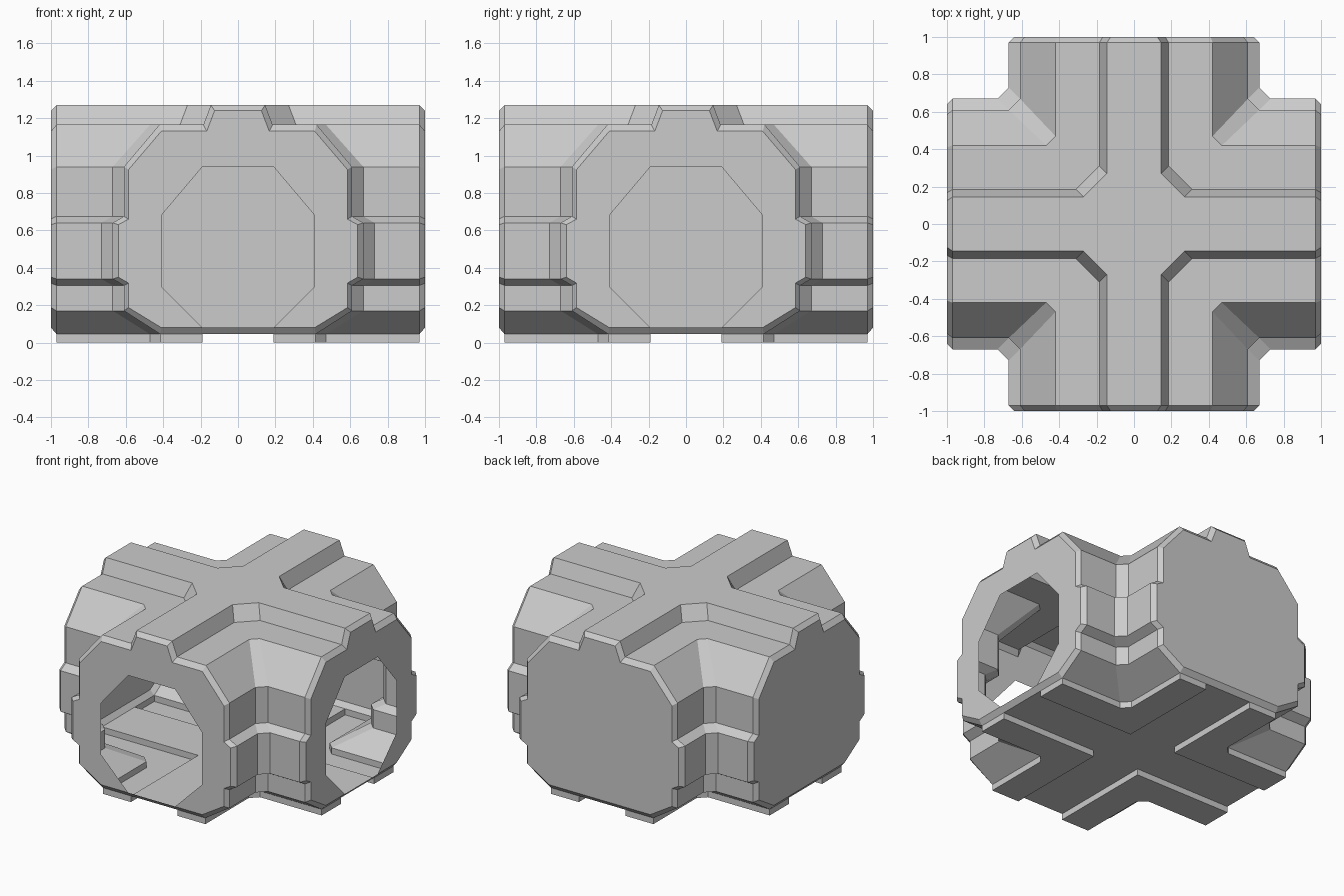
import bpy, bmesh
from math import pi
from mathutils import Matrix, Vector

if "Cube" in bpy.data.objects:
    bpy.data.objects.remove(bpy.data.objects["Cube"])

REACH = 0.97      # where the straight part of each arm stops
END = 1.0         # plane of the end plates

# Arm profile from top to bottom: half width, inner-corner chamfer, height
PROFILE = [(0.145, 0.125, 1.27), (0.185, 0.125, 1.165), (0.42, 0.05, 1.165),
           (0.61, 0.06, 0.94), (0.61, 0.06, 0.675), (0.67, 0.06, 0.64),
           (0.67, 0.06, 0.34), (0.61, 0.06, 0.305), (0.61, 0.06, 0.17),
           (0.415, 0.055, 0.045)]
# Inset profile of the end plates: half width, height
RIM = [(0.125, 1.24), (0.167, 1.13), (0.41, 1.13), (0.585, 0.925),
       (0.585, 0.66), (0.64, 0.63), (0.64, 0.35), (0.585, 0.318),
       (0.585, 0.187), (0.41, 0.08)]
# Foot pads: straight below the hull, then in and up to the central channel
PADS = [(0.415, 0.055, 0.045), (0.415, 0.055, 0.0),
        (0.19, 0.0, 0.0), (0.19, 0.0, 0.045)]
# Half of the octagonal doorway
DOOR = [(0.19, 0.08), (0.41, 0.30), (0.41, 0.68), (0.19, 0.94)]


def turn(k):
    return Matrix.Rotation(k * pi / 2, 3, 'Z')


def corner(level, k):
    """Inner-corner path between two neighbouring arms."""
    w, c, z = level
    path = [(REACH, w, z), (w + c, w, z), (w, w + c, z), (w, REACH, z)]
    return [turn(k) @ Vector(p) for p in path]


def mirrored(half):
    """Closed counter-clockwise outline from a top-to-bottom half profile."""
    return half[::-1] + [(-x, z) for x, z in half]


def add_face(bm, points):
    clean = [p for i, p in enumerate(points) if (p - points[i - 1]).length > 1e-5]
    if len(clean) > 2:
        bm.faces.new([bm.verts.new(p) for p in clean])


def loft(bm, levels):
    for k in range(4):
        for upper, lower in zip(levels, levels[1:]):
            a, b = corner(upper, k), corner(lower, k)
            for i in range(3):
                add_face(bm, [a[i], b[i], b[i + 1], a[i + 1]])


def cap(bm, level):
    add_face(bm, [p for k in range(4) for p in corner(level, k)])


def finish(name, bm):
    mesh = bpy.data.meshes.new(name)
    bm.to_mesh(mesh)
    bm.free()
    obj = bpy.data.objects.new(name, mesh)
    bpy.context.collection.objects.link(obj)
    return obj


# Crossing hull: stepped walls, roof rails, belt and foot pads
bm = bmesh.new()
loft(bm, PROFILE)
loft(bm, PADS)
cap(bm, PROFILE[0])
cap(bm, PADS[-1])

# Bevelled rims and foot pad ends on all four arms
outer = mirrored([(w, z) for w, c, z in PROFILE])
inner = mirrored(RIM)
for k in range(4):
    o = [turn(k) @ Vector((x, -REACH, z)) for x, z in outer]
    r = [turn(k) @ Vector((x, -END, z)) for x, z in inner]
    for i in range(len(o)):
        add_face(bm, [o[i - 1], o[i], r[i], r[i - 1]])
    # underside lip bridges the channel; pad ends hang below it
    for s in (1, -1):
        add_face(bm, [turn(k) @ Vector((s * w, -REACH, z)) for w, c, z in PADS])
bmesh.ops.remove_doubles(bm, verts=bm.verts, dist=1e-4)
bmesh.ops.recalc_face_normals(bm, faces=bm.faces)
finish("crossing_hull", bm)

# End plates: front and right have doorways, back and left are closed
door = [(-x, z) for x, z in DOOR] + DOOR[::-1]
for k, name in enumerate(["front_doorway", "right_doorway", "back_wall", "left_wall"]):
    outline = inner + (door if k < 2 else [])
    bm = bmesh.new()
    add_face(bm, [turn(k) @ Vector((x, -END, z)) for x, z in outline])
    finish(name, bm)
